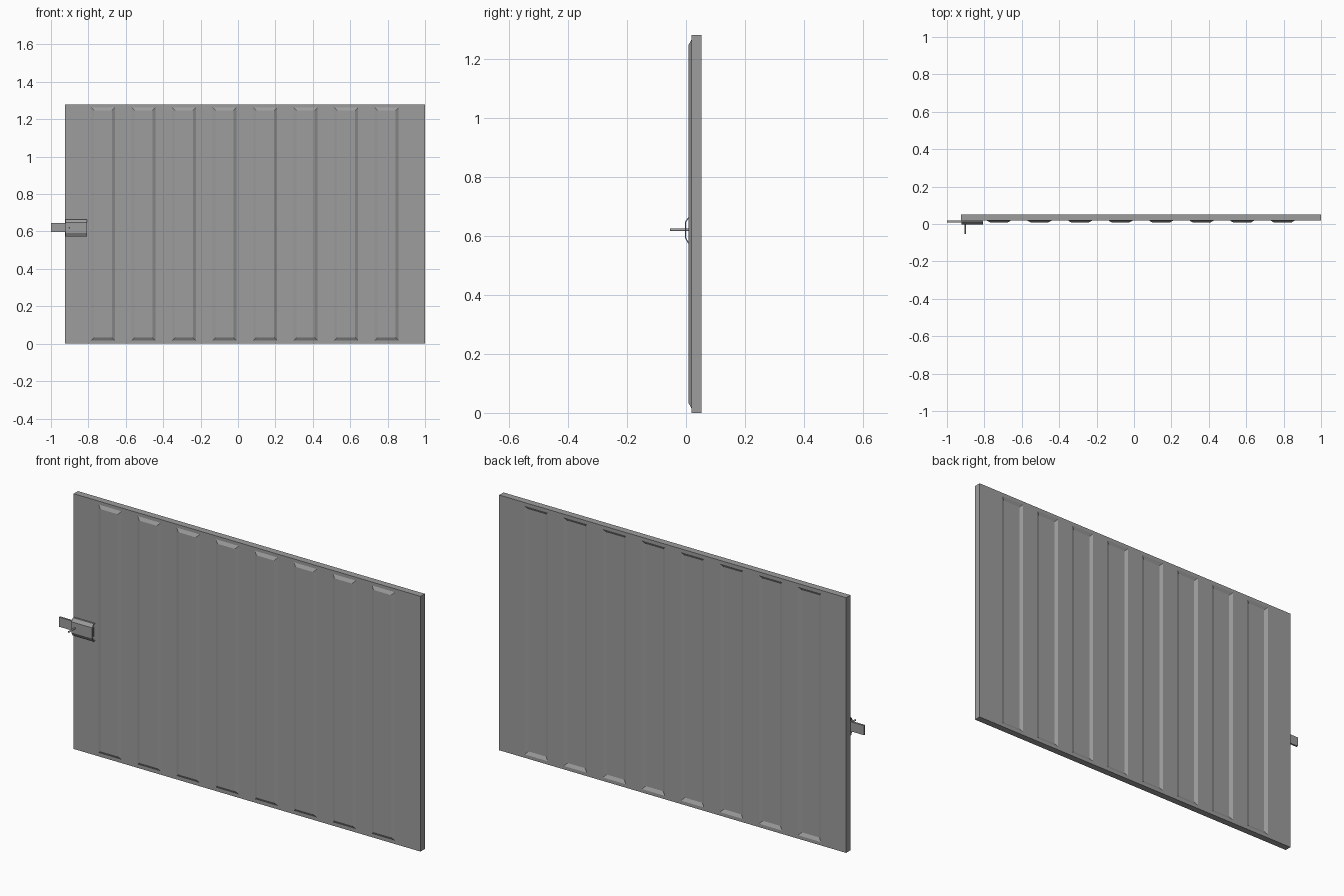
import bpy
import bmesh
from mathutils import Matrix

cube = bpy.data.objects.get("Cube")
if cube:
    bpy.data.objects.remove(cube, do_unlink=True)

# One plain steel colour for everything
steel = bpy.data.materials.new("steel_grey")
steel.use_nodes = True
colour = (0.34, 0.34, 0.34, 1)
steel.diffuse_color = colour
steel.node_tree.nodes["Principled BSDF"].inputs["Base Color"].default_value = colour


def finish(bm, name):
    mesh = bpy.data.meshes.new(name)
    bm.to_mesh(mesh)
    bm.free()
    mesh.materials.append(steel)
    obj = bpy.data.objects.new(name, mesh)
    bpy.context.collection.objects.link(obj)
    return obj


def box(name, x, y, z):
    bm = bmesh.new()
    bmesh.ops.create_cube(bm, size=1)
    for v in bm.verts:
        for i, (lo, hi) in enumerate((x, y, z)):
            v.co[i] = hi if v.co[i] > 0 else lo
    return finish(bm, name)


# Door panel: slab divided into strips, ribs pressed out of the back towards the front
FRONT, BACK = 0.018, 0.052
LEFT_EDGE, RIGHT_EDGE, HEIGHT = -0.925, 1.0, 1.28
RIBS, FIRST, PITCH, WIDTH = 8, -0.786, 0.2167, 0.128
xs = [LEFT_EDGE]
for i in range(RIBS):
    start = FIRST + i * PITCH
    xs += [start, start + WIDTH]
xs.append(RIGHT_EDGE)
zs = [0, 0.017, HEIGHT - 0.017, HEIGHT]

bm = bmesh.new()
ribs = {FRONT: [], BACK: []}
partner = {}
grids = {y: [[bm.verts.new((x, y, z)) for z in zs] for x in xs] for y in ribs}
for col_a, col_b in zip(grids[FRONT], grids[BACK]):
    partner.update(zip(col_a, col_b))
for y, grid in grids.items():
    for i in range(len(xs) - 1):
        for j in range(len(zs) - 1):
            face = bm.faces.new((grid[i][j], grid[i + 1][j],
                                 grid[i + 1][j + 1], grid[i][j + 1]))
            if i % 2 == 1 and j == 1:
                ribs[y].append(face)
rim = [e for e in bm.edges if e.is_boundary and e.verts[0] in partner]
for edge in rim:
    a, b = edge.verts
    bm.faces.new((a, b, partner[b], partner[a]))
bmesh.ops.recalc_face_normals(bm, faces=bm.faces)
for y, depth in ((FRONT, 0.009), (BACK, -0.009)):
    bmesh.ops.inset_individual(bm, faces=ribs[y], thickness=0.022, depth=depth)
finish(bm, "door_panel")

# Latch housing: bent sheet, open at both ends
bm = bmesh.new()
profile = [(0.017, 0.573), (0.008, 0.573), (-0.004, 0.593),
           (-0.004, 0.647), (0.008, 0.663), (0.017, 0.663)]
rows = [[bm.verts.new((x, y, z)) for y, z in profile] for x in (-0.922, -0.806)]
for k in range(len(profile) - 1):
    bm.faces.new((rows[0][k], rows[1][k], rows[1][k + 1], rows[0][k + 1]))
bmesh.ops.recalc_face_normals(bm, faces=bm.faces)
if sum(f.normal.y for f in bm.faces) > 0:
    bmesh.ops.reverse_faces(bm, faces=bm.faces)
housing = finish(bm, "latch_housing")
shell = housing.modifiers.new("sheet_thickness", "SOLIDIFY")
shell.thickness = 0.004
shell.offset = -1

# Sliding bolt
box("latch_bolt", (-1.0, -0.81), (0.008, 0.0175), (0.597, 0.645))

# Bolt handle pin
bm = bmesh.new()
bmesh.ops.create_cone(bm, cap_ends=True, segments=12, radius1=0.004,
                      radius2=0.004, depth=0.063)
bmesh.ops.rotate(bm, verts=bm.verts, matrix=Matrix.Rotation(1.5708, 3, "X"))
bmesh.ops.translate(bm, verts=bm.verts, vec=(-0.902, -0.0225, 0.62))
finish(bm, "latch_handle")
